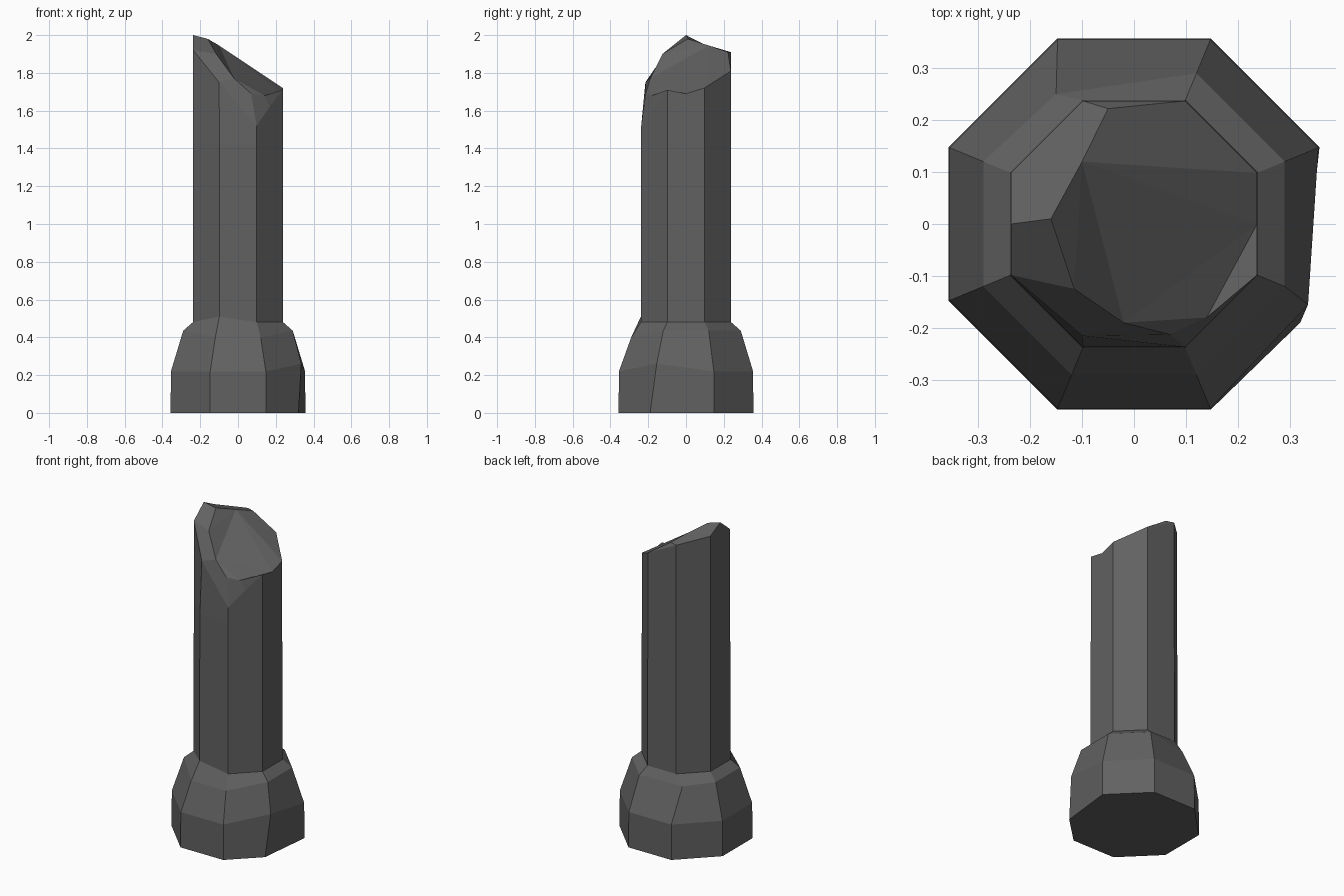
import bpy, bmesh, math
from mathutils import Vector

if "Cube" in bpy.data.objects:
    bpy.data.objects.remove(bpy.data.objects["Cube"])

stone = bpy.data.materials.new("dark grey stone")
stone.diffuse_color = (0.12, 0.12, 0.12, 1)
stone.use_nodes = True
stone.node_tree.nodes["Principled BSDF"].inputs["Base Color"].default_value = stone.diffuse_color


def oct_point(t, apothem, z):
    """Point on an octagon; whole t = corners (0 is right-back), fractions lie on the flats."""
    def corner(i):
        a = math.radians(22.5 + 45 * i)
        r = apothem / math.cos(math.radians(22.5))
        return Vector((r * math.cos(a), r * math.sin(a), z))
    i = math.floor(t)
    return corner(i).lerp(corner(i + 1), t - i)


def loft(name, rings, cap_start, cap_end):
    """Bridge equally sized rings of points into a flat-shaded mesh."""
    bm = bmesh.new()
    loops = [[bm.verts.new(p) for p in ring] for ring in rings]
    n = len(rings[0])
    for a, b in zip(loops, loops[1:]):
        for i in range(n):
            j = (i + 1) % n
            bm.faces.new((a[i], a[j], b[j], b[i]))
    if cap_start:
        bm.faces.new(loops[0][::-1])
    if cap_end:
        top = bm.faces.new(loops[-1])
        bmesh.ops.triangulate(bm, faces=[top])
    bmesh.ops.remove_doubles(bm, verts=bm.verts[:], dist=0.002)
    bmesh.ops.recalc_face_normals(bm, faces=bm.faces[:])
    mesh = bpy.data.meshes.new(name)
    bm.to_mesh(mesh)
    bm.free()
    mesh.materials.append(stone)
    obj = bpy.data.objects.new(name, mesh)
    bpy.context.collection.objects.link(obj)
    return obj


# Flared octagonal base with a rounded shoulder
levels = [(0.357, 0), (0.355, 0.22), (0.29, 0.435), (0.239, 0.48)]
base = [[oct_point(i, r, z) for i in range(8)] for r, z in levels]
base[0][7] = Vector((0.32, -0.19, 0))            # chipped right front corner
base[1][7] = Vector((0.335, -0.155, 0.26))
base[2][2] = Vector((-0.15, 0.25, 0.42))         # worn back left shoulder
base[2][5] = Vector((-0.12, -0.29, 0.40))        # worn front shoulder
base[2][6] = Vector((0.12, -0.29, 0.40))
base[3][5].z = 0.51
loft("column_base", base, True, False)

# Shaft with a slanted, broken top: position, outer rim height, inner rim point
columns = [
    (0, 1.72, None),
    (1, 1.81, None),
    (2, 1.91, (-0.05, 0.222, 1.91)),
    (3, 1.95, (-0.10, 0.12, 1.945)),
    (3.5, 2.00, (-0.16, 0.01, 1.98)),
    (4, 1.92, (-0.115, -0.125, 1.90)),
    (5, 1.70, (-0.02, -0.19, 1.77)),
    (6, 1.52, (0.07, -0.213, 1.69)),
    (6.5, 1.62, (0.14, -0.18, 1.68)),
    (7, 1.71, None),
    (7.5, 1.69, None),
]
R = 0.237
lower = [oct_point(t, 0.239, 0.47) for t, _, _ in columns]
middle = [oct_point(t, R, 1.42) for t, _, _ in columns]
outer = [oct_point(t, R, z) for t, z, _ in columns]
outer[6] = Vector((-0.10, -0.215, 1.75))         # chipped front left corner
inner = [Vector(p) if p else o.copy() for (_, _, p), o in zip(columns, outer)]
loft("broken_shaft", [lower, middle, outer, inner], False, True)
